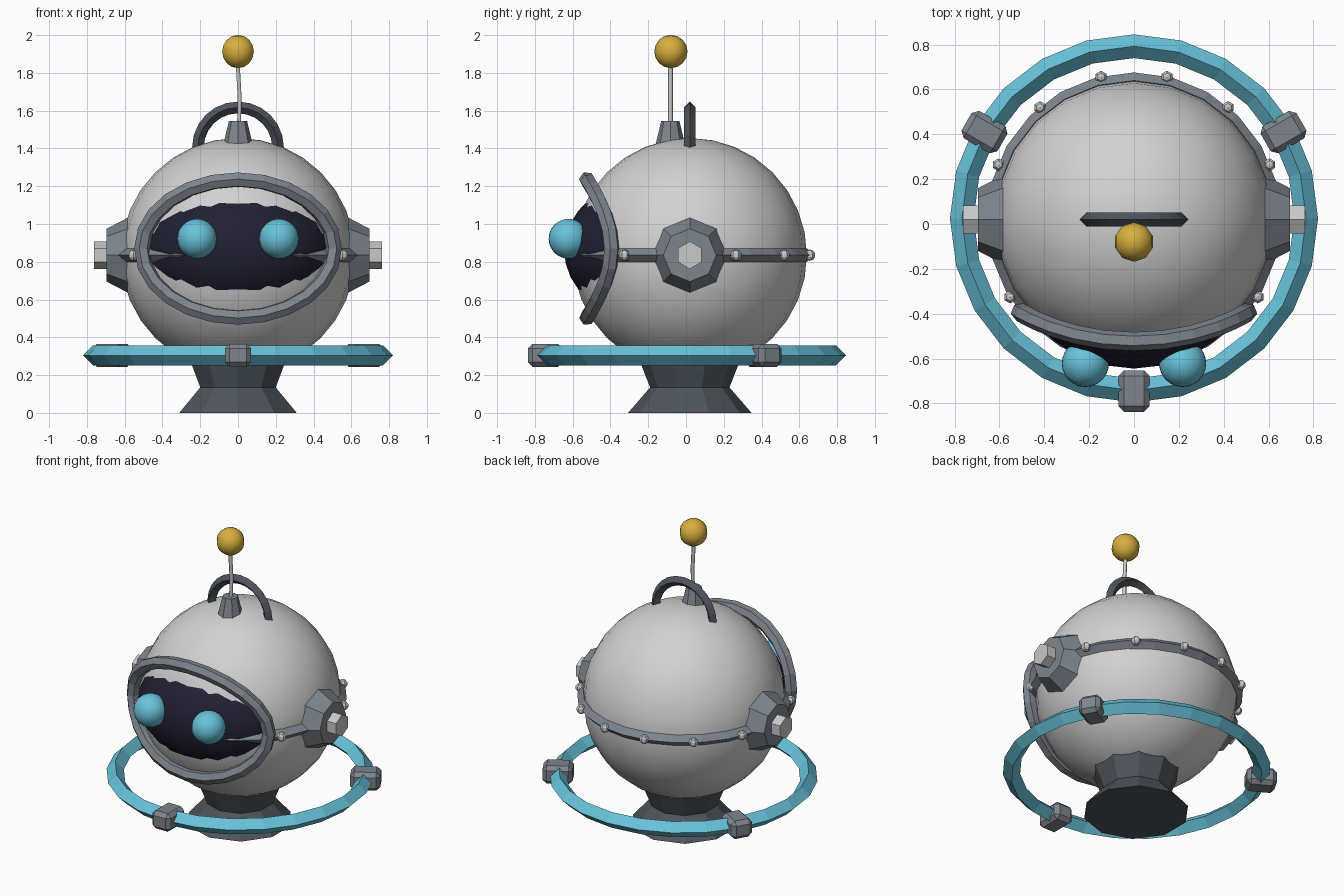
import bpy, bmesh, math
from mathutils import Vector

if "Cube" in bpy.data.objects:
    bpy.data.objects.remove(bpy.data.objects["Cube"], do_unlink=True)


def material(name, r, g, b):
    m = bpy.data.materials.new(name)
    m.use_nodes = True
    m.diffuse_color = (r, g, b, 1)
    node = next(n for n in m.node_tree.nodes if n.type == 'BSDF_PRINCIPLED')
    node.inputs["Base Color"].default_value = (r, g, b, 1)
    return m


shell = material("pale shell", .64, .64, .65)
steel = material("mid grey", .21, .235, .27)
dark = material("dark grey", .075, .09, .105)
bright = material("light metal", .58, .58, .58)
cyan = material("cyan", .14, .54, .70)
gold = material("gold", .68, .43, .05)
glass = material("dark visor", .015, .014, .032)

C = Vector((0, .02, .835))   # centre of the body
RIGHT = math.pi / 2


def finish(name, mat, smooth=False):
    ob = bpy.context.object
    ob.name = name
    ob.data.materials.append(mat)
    if smooth:
        bpy.ops.object.shade_smooth()
    return ob


def ball(name, mat, loc, size, segs=24, rings=16, smooth=True):
    bpy.ops.mesh.primitive_uv_sphere_add(segments=segs, ring_count=rings, radius=1, location=loc)
    bpy.context.object.scale = size
    return finish(name, mat, smooth)


def torus(name, mat, loc, major, minor, rot=(0, 0, 0)):
    # four-sided section gives a sharp outer ridge
    bpy.ops.mesh.primitive_torus_add(major_radius=major, minor_radius=minor, major_segments=24,
                                     minor_segments=4, location=loc, rotation=rot)
    return finish(name, mat)


def frustum(name, mat, sides, r1, r2, depth, loc, rot=(0, 0, 0)):
    bpy.ops.mesh.primitive_cone_add(vertices=sides, radius1=r1, radius2=r2, depth=depth,
                                    location=loc, rotation=rot)
    return finish(name, mat)


def mesh_object(name, mat, bm):
    bmesh.ops.recalc_face_normals(bm, faces=bm.faces[:])
    me = bpy.data.meshes.new(name)
    bm.to_mesh(me)
    bm.free()
    ob = bpy.data.objects.new(name, me)
    me.materials.append(mat)
    bpy.context.collection.objects.link(ob)
    return ob


# Body, visor and equator band
ball("body", shell, C, (.62, .62, .62))
ball("visor", glass, (0, -.2, .862), (.518, .445, .375))
torus("equator_band", steel, C, .62, .036)


# Visor frame: an oval tube wrapped over the round body
def visor_frame(segs=24, sides=6, r=.042):
    bm = bmesh.new()
    mid = Vector((0, .02, .87))
    path = []
    for i in range(segs):
        a = i * math.tau / segs
        x, z = .508 * math.cos(a), .365 * math.sin(a)
        path.append(mid + Vector((x, -math.sqrt(.655 ** 2 - x * x - z * z), z)))
    loops = []
    for i, p in enumerate(path):
        along = (path[(i + 1) % segs] - path[i - 1]).normalized()
        out = (p - mid).normalized()
        side = along.cross(out).normalized()
        loops.append([bm.verts.new(p + r * (math.cos(t) * side + math.sin(t) * out))
                      for t in (k * math.tau / sides for k in range(sides))])
    for i in range(segs):
        a, b = loops[i - 1], loops[i]
        for k in range(sides):
            bm.faces.new((a[k - 1], a[k], b[k], b[k - 1]))
    mesh_object("visor_frame", steel, bm)


visor_frame()

# Paired parts: eyes, ear caps, hex nuts and band rivets
for s, side in ((1, "left"), (-1, "right")):
    ball(side + "_eye", cyan, (s * .217, -.622, .922), (.105, .105, .105))
    frustum(side + "_ear_cap", steel, 8, .2, .14, .115, (s * .638, C.y, C.z), (0, s * RIGHT, 0))
    frustum(side + "_ear_nut", bright, 6, .073, .073, .1, (s * .712, C.y, C.z),
            (RIGHT, 0, s * RIGHT))
    for n, deg in enumerate((77, 50, 22, -32)):
        a = math.radians(deg)
        at = C + Vector((s * math.cos(a), math.sin(a), 0)) * .652
        ball(f"{side}_rivet_{n + 1}", bright, at, (.03, .03, .03), 6, 5, False)

# Floating ring with three bevelled clamps
torus("halo_ring", cyan, (0, .025, .305), .768, .053)
for n, deg in enumerate((-90, 30, 150)):
    a = math.radians(deg)
    bpy.ops.mesh.primitive_cube_add(size=1, rotation=(0, 0, a),
                                    location=(.77 * math.cos(a), .025 + .77 * math.sin(a), .305))
    clamp = finish(f"ring_clamp_{n + 1}", steel)
    clamp.scale = (.185, .14, .122)
    bpy.ops.object.transform_apply(location=False, rotation=False, scale=True)
    bevel = clamp.modifiers.new("bevel", 'BEVEL')
    bevel.width = .025
    bevel.segments = 1

# Pedestal: ten-sided turned profile
bm = bmesh.new()
prev = None
for r, z in ((.327, 0), (.21, .135), (.275, .30)):
    loop = [bm.verts.new((r * math.sin(k * math.tau / 10), C.y + r * math.cos(k * math.tau / 10), z))
            for k in range(10)]
    if prev:
        for k in range(10):
            bm.faces.new((prev[k - 1], prev[k], loop[k], loop[k - 1]))
    else:
        bm.faces.new(loop)
    prev = loop
bm.faces.new(prev)
mesh_object("pedestal", dark, bm)

# Carry handle and antenna
torus("carry_handle", dark, (0, .02, 1.405), .212, .031, (RIGHT, 0, 0))
frustum("antenna_base", steel, 8, .078, .048, .125, (0, -.083, 1.483))
cu = bpy.data.curves.new("antenna_rod", 'CURVE')
cu.dimensions = '3D'
cu.bevel_depth = .012
cu.bevel_resolution = 1
spline = cu.splines.new('POLY')
spline.points.add(2)
for p, (x, z) in zip(spline.points, ((.006, 1.53), (.008, 1.68), (-.002, 1.86))):
    p.co = (x, -.082, z, 1)
cu.materials.append(bright)
rod = bpy.data.objects.new("antenna_rod", cu)
bpy.context.collection.objects.link(rod)
ball("antenna_ball", gold, (0, -.08, 1.913), (.088, .088, .088), 10, 8)
